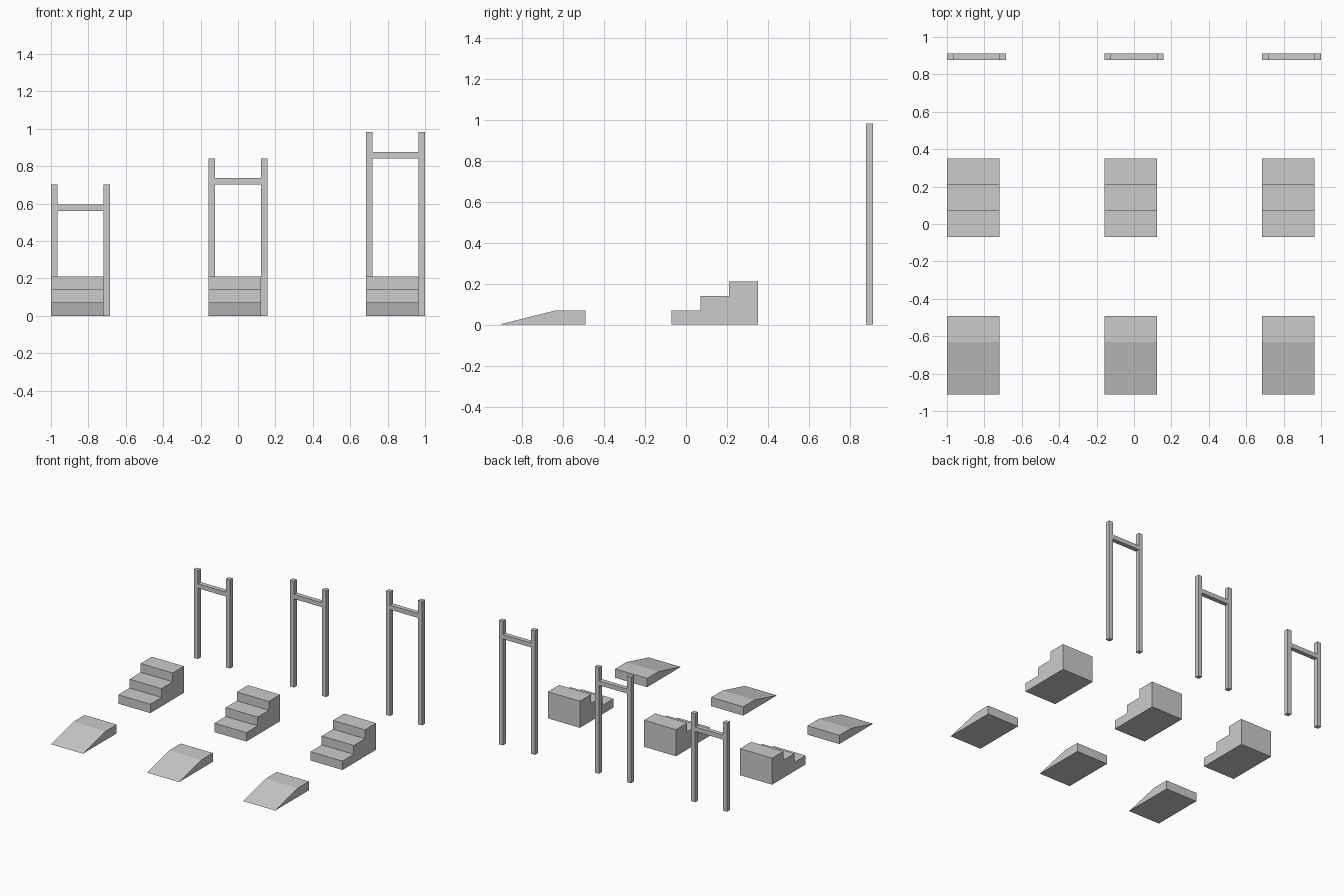
import bpy, bmesh

if "Cube" in bpy.data.objects:
    bpy.data.objects.remove(bpy.data.objects["Cube"])

U = 2 / 57            # modelling module: one post thickness
X0, Y0 = -28.5, -26   # grid origin in modules


def extrude_profile(name, profile, x, y, width):
    """Extrude a closed (y, z) profile along x; all values in modules."""
    bm = bmesh.new()
    face = bm.faces.new([bm.verts.new(((X0 + x) * U, (Y0 + y + py) * U, pz * U))
                         for py, pz in profile])
    ext = bmesh.ops.extrude_face_region(bm, geom=[face])
    moved = [g for g in ext["geom"] if isinstance(g, bmesh.types.BMVert)]
    bmesh.ops.translate(bm, verts=moved, vec=(width * U, 0, 0))
    bmesh.ops.recalc_face_normals(bm, faces=bm.faces)
    mesh = bpy.data.meshes.new(name)
    bm.to_mesh(mesh)
    bm.free()
    obj = bpy.data.objects.new(name, mesh)
    bpy.context.collection.objects.link(obj)
    return obj


def bar(name, x, y, z0, z1, width):
    """Square-section bar, one module deep."""
    return extrude_profile(name, [(0, z0), (1, z0), (1, z1), (0, z1)], x, y, width)


RAMP = [(0, 0), (12, 0), (12, 2), (8, 2)]
STAIRS = [(0, 0), (12, 0), (12, 6), (8, 6), (8, 4), (4, 4), (4, 2), (0, 2)]

for i, height in enumerate((20, 24, 28)):
    x, n = 24 * i, i + 1
    # Ramp and three-step stairs
    extrude_profile(f"ramp_{n}", RAMP, x, 0, 8)
    extrude_profile(f"stairs_{n}", STAIRS, x, 24, 8)
    # Bar frame: two posts and a crossbar, taller in each column
    bar(f"left_post_{n}", x, 51, 0, height, 1)
    bar(f"right_post_{n}", x + 8, 51, 0, height, 1)
    bar(f"crossbar_{n}", x + 1, 51, height - 4, height - 3, 7)
